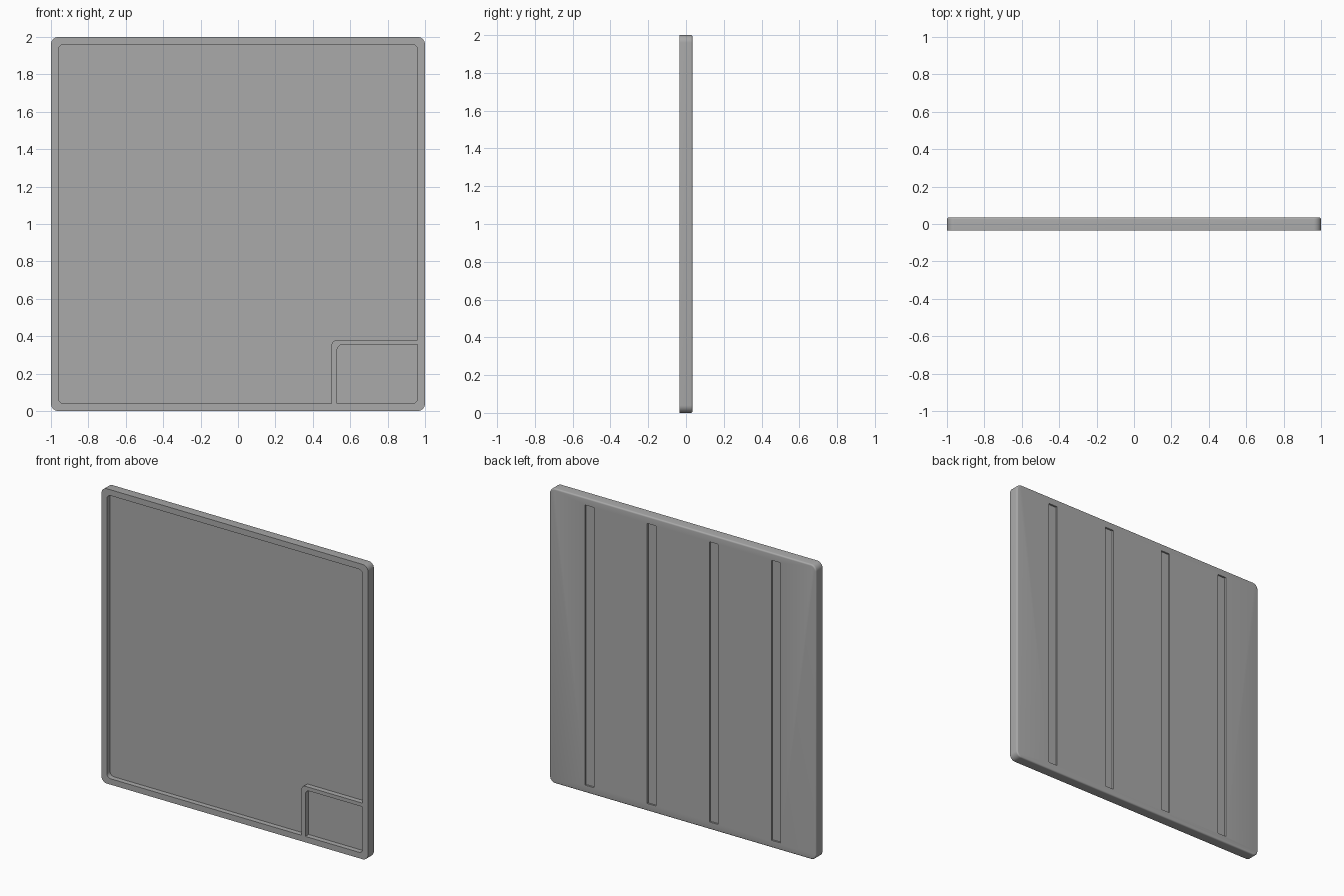
import bpy, bmesh, math
from mathutils import Vector

if "Cube" in bpy.data.objects:
    bpy.data.objects.remove(bpy.data.objects["Cube"])

HALF = 0.035      # half the panel thickness
RECESS = 0.035    # depth of the front pockets
GROOVE = 0.012    # depth of the back grooves

grey = bpy.data.materials.new("plain grey")
grey.use_nodes = True
color = (0.4, 0.4, 0.4, 1)
grey.diffuse_color = color
grey.node_tree.nodes["Principled BSDF"].inputs["Base Color"].default_value = color


def rounded(corners, steps=8):
    """Outline from (x, z, radius) right-angle corners."""
    points = []
    for i, (x, z, r) in enumerate(corners):
        c = Vector((x, z))
        if r == 0:
            points.append(c)
            continue
        a = (Vector(corners[i - 1][:2]) - c).normalized() * r
        b = (Vector(corners[(i + 1) % len(corners)][:2]) - c).normalized() * r
        for k in range(steps + 1):
            t = math.pi / 2 * k / steps
            points.append(c + a * (1 - math.sin(t)) + b * (1 - math.cos(t)))
    return points


def slab(name, corners, y0, y1, back_round=0):
    """Extrude an outline from y0 to y1, optionally rounding its back edge."""
    bm = bmesh.new()
    front = bm.faces.new([bm.verts.new((p.x, y0, p.y)) for p in rounded(corners)])
    out = bmesh.ops.extrude_face_region(bm, geom=[front])["geom"]
    bmesh.ops.translate(bm, vec=(0, y1 - y0, 0),
                        verts=[v for v in out if isinstance(v, bmesh.types.BMVert)])
    if back_round:
        edges = [e for e in bm.edges if all(abs(v.co.y - y1) < 1e-5 for v in e.verts)]
        bmesh.ops.bevel(bm, geom=edges, offset=back_round, segments=4,
                        profile=0.5, affect='EDGES')
    bmesh.ops.recalc_face_normals(bm, faces=bm.faces)
    mesh = bpy.data.meshes.new(name)
    bm.to_mesh(mesh)
    bm.free()
    mesh.materials.append(grey)
    obj = bpy.data.objects.new(name, mesh)
    bpy.context.collection.objects.link(obj)
    return obj


def box(x0, x1, z0, z1, r=0):
    return [(x0, z0, r), (x1, z0, r), (x1, z1, r), (x0, z1, r)]


# Panel body
panel = slab("panel", box(-1, 1, 0, 2, 0.04), -HALF, HALF, back_round=0.01)

# Front pockets: a large L-shaped one and a small one in the lower corner
floor = -HALF + RECESS
edge, low, high, r = 0.96, 0.04, 1.96, 0.03
cutters = [
    slab("large_pocket", [(-edge, low, r), (0.5, low, 0), (0.5, 0.38, r),
                          (edge, 0.38, 0), (edge, high, r), (-edge, high, r)],
         -HALF - 0.05, floor),
    slab("small_pocket", [(0.53, low, 0), (edge, low, r), (edge, 0.355, 0),
                          (0.53, 0.355, r)], -HALF - 0.05, floor),
]

# Back grooves, evenly spaced
for i in range(4):
    x = -0.7 + i * 1.4 / 3
    cutters.append(slab("groove", box(x - 0.033, x + 0.033, 0.05, 1.95),
                        HALF - GROOVE, HALF + 0.05))

bpy.context.view_layer.objects.active = panel
for cutter in cutters:
    mod = panel.modifiers.new("cut", 'BOOLEAN')
    mod.operation = 'DIFFERENCE'
    mod.solver = 'EXACT'
    mod.object = cutter
    bpy.ops.object.modifier_apply(modifier=mod.name)
    bpy.data.objects.remove(cutter)

bpy.ops.object.select_all(action='DESELECT')
panel.select_set(True)
bpy.ops.object.shade_smooth_by_angle(angle=math.radians(30))
